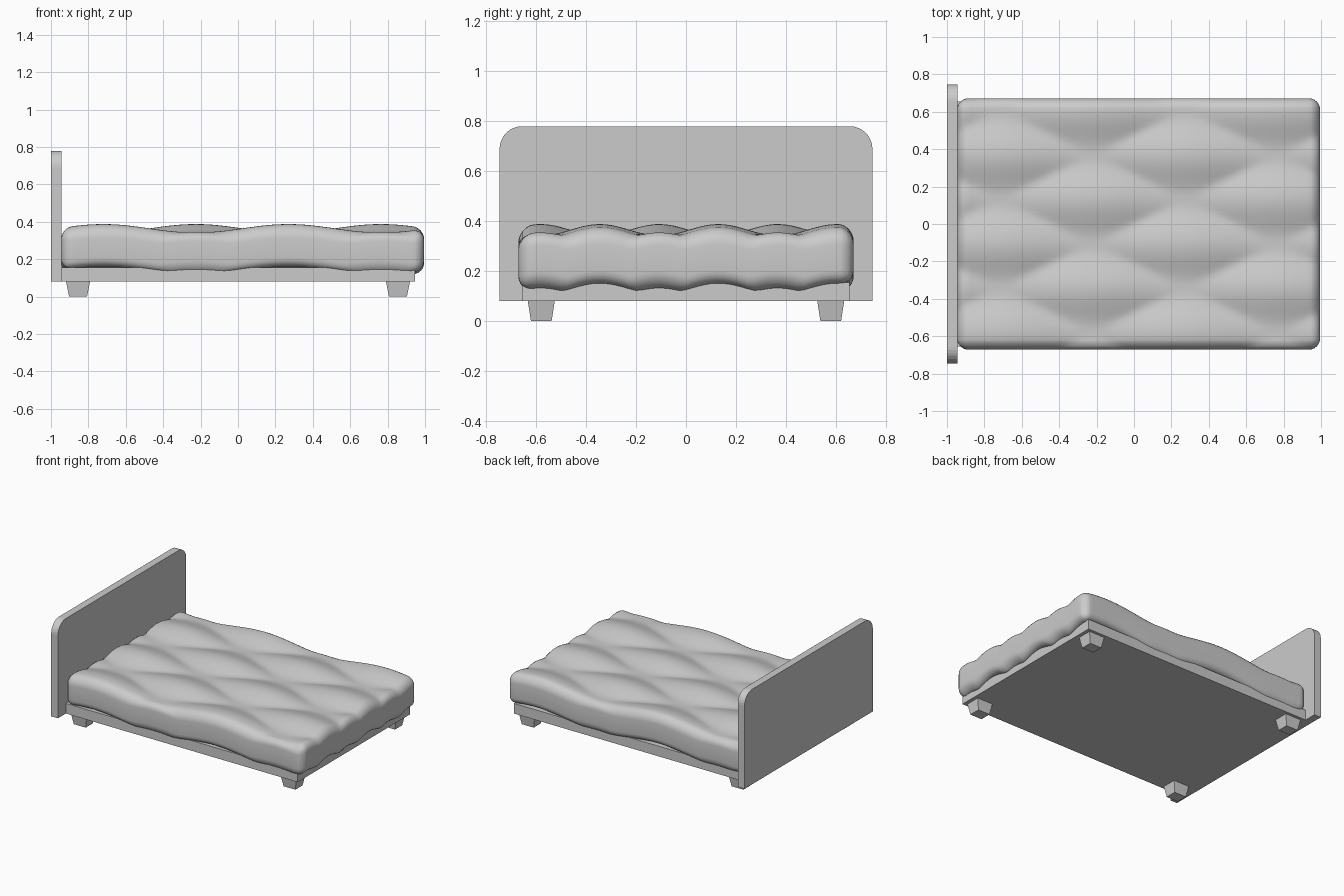
import bpy, bmesh, math
from mathutils import Vector

if "Cube" in bpy.data.objects:
    bpy.data.objects.remove(bpy.data.objects["Cube"], do_unlink=True)

grey = bpy.data.materials.new("plain grey")
grey.use_nodes = True
colour = (0.6, 0.6, 0.6, 1)
grey.diffuse_color = colour
grey.node_tree.nodes["Principled BSDF"].inputs["Base Color"].default_value = colour


def add_object(name, bm):
    bmesh.ops.recalc_face_normals(bm, faces=bm.faces)
    mesh = bpy.data.meshes.new(name)
    bm.to_mesh(mesh)
    bm.free()
    mesh.materials.append(grey)
    obj = bpy.data.objects.new(name, mesh)
    bpy.context.collection.objects.link(obj)
    return obj


def box(low, high):
    low, high = Vector(low), Vector(high)
    bm = bmesh.new()
    bmesh.ops.create_cube(bm, size=1)
    for v in bm.verts:
        v.co = (low + high) / 2 + v.co * (high - low)
    return bm


# Bed base
add_object("bed_base", box((-0.945, -0.655, 0.08), (0.945, 0.655, 0.155)))

# Headboard with rounded upper corners
bm = box((-1, -0.747, 0.08), (-0.945, 0.747, 0.78))
corners = [e for e in bm.edges if all(v.co.z > 0.7 for v in e.verts)
           and abs(e.verts[0].co.x - e.verts[1].co.x) > 0.01]
bmesh.ops.bevel(bm, geom=corners, offset=0.09, segments=8, profile=0.5, affect='EDGES')
add_object("headboard", bm)

# Tapered legs
for end, sx in (("head", -1), ("foot", 1)):
    for side, sy in (("right", -1), ("left", 1)):
        x, y = sx * 0.855, sy * 0.58
        bm = box((x - 0.064, y - 0.054, 0), (x + 0.064, y + 0.054, 0.08))
        for v in bm.verts:
            if v.co.z < 0.01:
                v.co.x = x + (v.co.x - x) * 0.75
                v.co.y = y + (v.co.y - y) * 0.77
        add_object(f"{end}_{side}_leg", bm)


# Quilted mattress: rounded block, sliced finely, then sunk along diamond seams
def cushion(x, y):
    u, v = (x - 0.27) / 0.99, (y - 0.13) / 0.475
    p = math.sin(math.pi * (u + v)) * math.sin(math.pi * (u - v))
    return math.sqrt(p * p + 0.004)


bm = box((-0.945, -0.672, 0.163), (0.995, 0.672, 0.388))
bmesh.ops.bevel(bm, geom=bm.edges[:], offset=0.06, segments=6, profile=0.5, affect='EDGES')
for axis, count in ((Vector((1, 0, 0)), 38), (Vector((0, 1, 0)), 26)):
    for i in range(-count, count + 1):
        bmesh.ops.bisect_plane(bm, geom=bm.verts[:] + bm.edges[:] + bm.faces[:],
                               plane_co=axis * i * 0.025, plane_no=axis, dist=0.0001)
for v in bm.verts:
    v.co.z -= 0.046 * (1 - cushion(v.co.x, v.co.y))
mattress = add_object("mattress", bm)
for poly in mattress.data.polygons:
    poly.use_smooth = True
